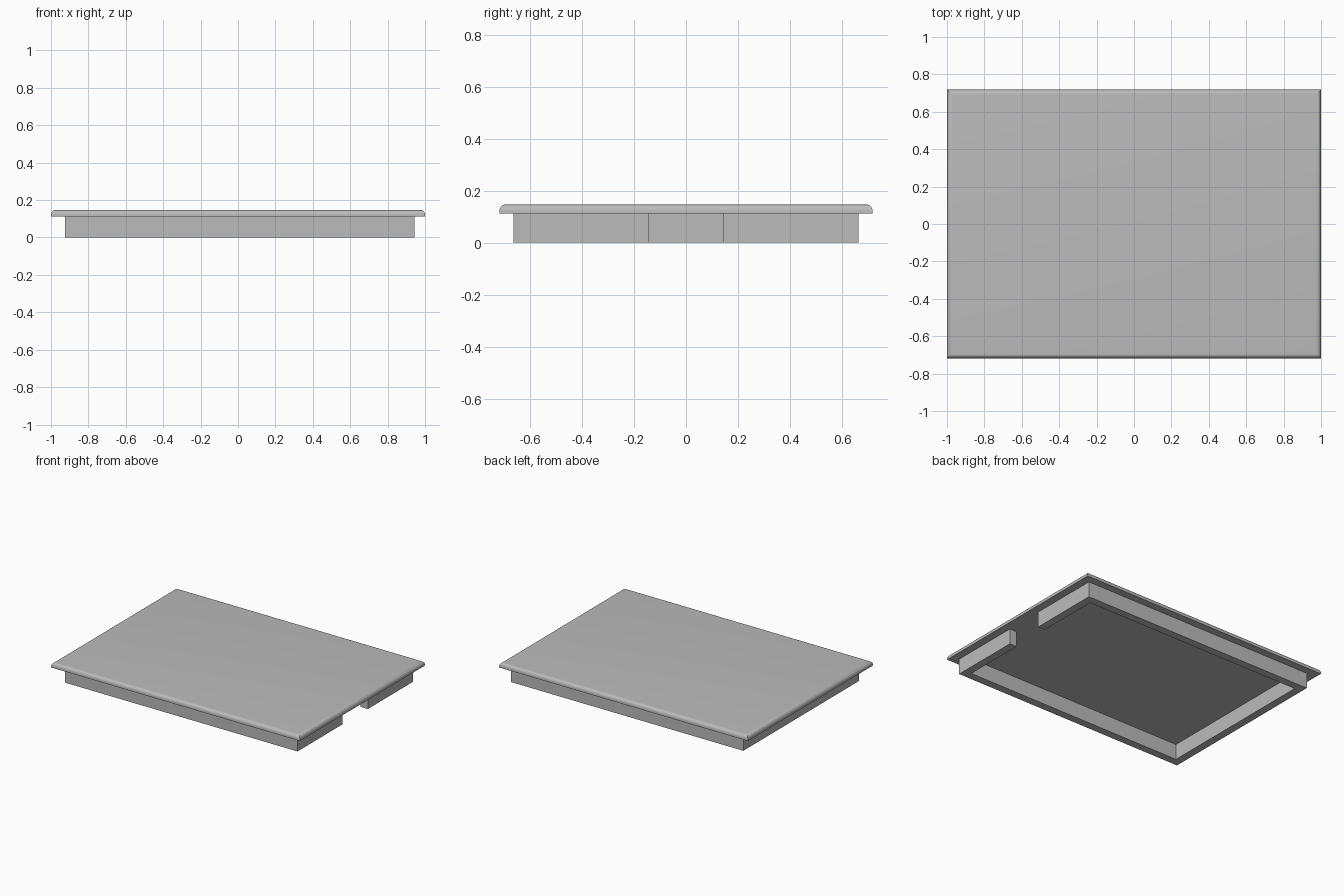
import bpy
import bmesh
from mathutils import Vector

default = bpy.data.objects.get("Cube")
if default:
    bpy.data.objects.remove(default, do_unlink=True)

# Single plain grey
grey = bpy.data.materials.new("plain grey")
grey.use_nodes = True
colour = (0.5, 0.5, 0.5, 1)
grey.diffuse_color = colour
grey.node_tree.nodes["Principled BSDF"].inputs["Base Color"].default_value = colour

HALF_X, HALF_Y = 1.0, 0.718      # panel
UNDER, TOP = 0.112, 0.147        # panel underside and top
ROUND = 0.025
LEFT, RIGHT, SIDE = -0.925, 0.943, 0.663   # outer limits of the rim
WALL, GAP = 0.057, 0.144         # rim thickness, half width of the opening


def add_object(name, bm):
    mesh = bpy.data.meshes.new(name)
    bmesh.ops.recalc_face_normals(bm, faces=bm.faces)
    bm.to_mesh(mesh)
    bm.free()
    mesh.materials.append(grey)
    obj = bpy.data.objects.new(name, mesh)
    bpy.context.collection.objects.link(obj)
    return obj


# Panel with rounded upper edges and square corners
bm = bmesh.new()
bmesh.ops.create_cube(bm, size=1)
bmesh.ops.scale(bm, vec=(2 * HALF_X, 2 * HALF_Y, TOP - UNDER), verts=bm.verts)
bmesh.ops.translate(bm, vec=Vector((0, 0, (TOP + UNDER) / 2)), verts=bm.verts)
top_edges = [e for e in bm.edges if all(v.co.z > TOP - 0.001 for v in e.verts)]
bmesh.ops.bevel(bm, geom=top_edges, offset=ROUND, segments=8, profile=0.5,
                affect='EDGES')
panel = add_object("top_panel", bm)
bpy.context.view_layer.objects.active = panel
panel.select_set(True)
bpy.ops.object.shade_smooth_by_angle()

# Rim below the panel, one C-shaped outline open on the right
half = [(RIGHT, GAP), (RIGHT, SIDE), (LEFT, SIDE)]
inner = [(LEFT + WALL, SIDE - WALL), (RIGHT - WALL, SIDE - WALL), (RIGHT - WALL, GAP)]
bm = bmesh.new()
outer_path = half + [(x, -y) for x, y in reversed(half)]
inner_path = inner[::-1] + [(x, -y) for x, y in inner]
rows = [[bm.verts.new((x, y, 0)) for x, y in path] for path in (outer_path, inner_path)]
strip = [bm.faces.new((rows[0][i], rows[0][i + 1], rows[1][i + 1], rows[1][i]))
         for i in range(len(outer_path) - 1)]
raised = bmesh.ops.extrude_face_region(bm, geom=strip, use_keep_orig=True)
bmesh.ops.translate(bm, vec=Vector((0, 0, UNDER)),
                    verts=[g for g in raised["geom"] if isinstance(g, bmesh.types.BMVert)])
add_object("under_rim", bm)
